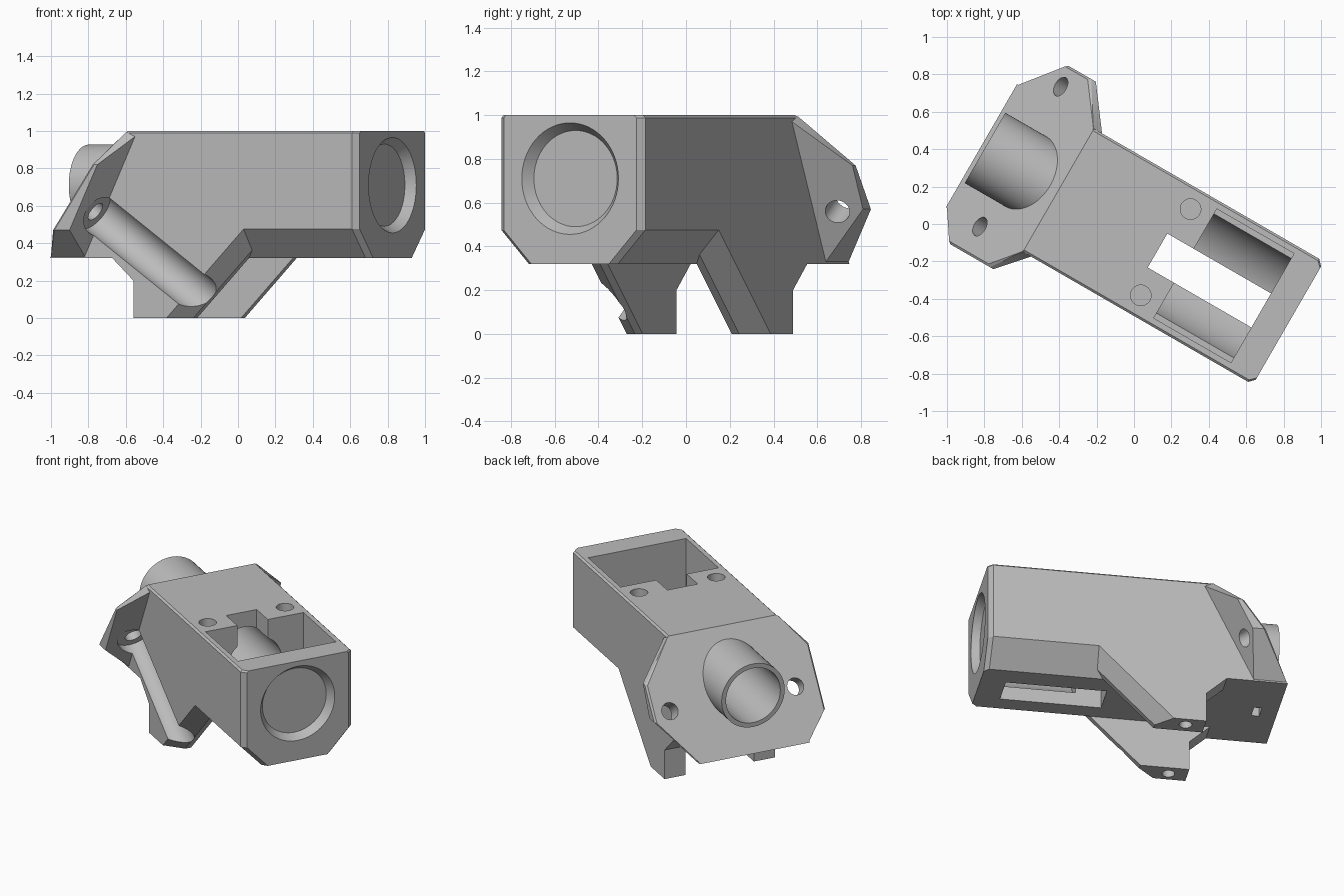
import bpy, bmesh, math
from mathutils import Vector, Matrix

cube = bpy.data.objects.get("Cube")
if cube:
    bpy.data.objects.remove(cube, do_unlink=True)

# Local frame: x along the body, y across it, z up; turned into place at the end
MID = -0.046          # centre line across the body
HALF = 0.38           # half the body width
AXIS = 0.71           # height of the bore
BOTTOM, KNEE = 0.32, 0.475

grey = bpy.data.materials.new("plain grey")
grey.use_nodes = True
grey.diffuse_color = (0.5, 0.5, 0.5, 1)
grey.node_tree.nodes["Principled BSDF"].inputs["Base Color"].default_value = (0.5, 0.5, 0.5, 1)


def slope(z):
    """Position of the tilted flange plane at height z."""
    return -0.44 - (1 - z) / 1.43


def finish(bm, name):
    bmesh.ops.recalc_face_normals(bm, faces=bm.faces)
    mesh = bpy.data.meshes.new(name)
    bm.to_mesh(mesh)
    bm.free()
    mesh.materials.append(grey)
    ob = bpy.data.objects.new(name, mesh)
    bpy.context.collection.objects.link(ob)
    return ob


def hull(name, points):
    bm = bmesh.new()
    for p in points:
        bm.verts.new(p)
    res = bmesh.ops.convex_hull(bm, input=bm.verts)
    loose = [v for v in bm.verts if not v.link_faces]
    bmesh.ops.delete(bm, geom=loose, context='VERTS')
    bmesh.ops.dissolve_limit(bm, angle_limit=0.01, verts=bm.verts, edges=bm.edges)
    return finish(bm, name)


def box(name, x0, x1, y0, y1, z0, z1):
    return hull(name, [(x, y, z) for x in (x0, x1) for y in (y0, y1) for z in (z0, z1)])


def rod(name, a, b, r0, r1=None):
    a, b = Vector(a), Vector(b)
    d = b - a
    bm = bmesh.new()
    bmesh.ops.create_cone(
        bm, cap_ends=True, segments=64, radius1=r0, radius2=r0 if r1 is None else r1,
        depth=d.length,
        matrix=Matrix.Translation((a + b) / 2) @ d.to_track_quat('Z', 'Y').to_matrix().to_4x4())
    return finish(bm, name)


def combine(target, other, operation):
    mod = target.modifiers.new("join", 'BOOLEAN')
    mod.operation, mod.solver, mod.object = operation, 'EXACT', other
    bpy.context.view_layer.objects.active = target
    bpy.ops.object.modifier_apply(modifier=mod.name)
    bpy.data.objects.remove(other, do_unlink=True)


# Body: chamfered block with a tilted rear face
def section(inset):
    h = HALF - inset
    half = [(h - 0.012, 1), (h, 0.988), (h, KNEE), (h - 0.145, BOTTOM)]
    return [(MID + s * y, z) for s in (-1, 1) for y, z in half]


points = [(0.98, y, z) for y, z in section(0.03)]
points += [(0.95, y, z) for y, z in section(0)]
points += [(slope(z), y, z) for y, z in section(0)]
body = hull("pipe_mount_body", points)


# Legs: side plates that run down from the body, outer front edge chamfered
def leg(s):
    profile = [(-0.40, 0), (-0.09, 0), (0.385, KNEE), (slope(KNEE), KNEE),
               (slope(BOTTOM), BOTTOM), (-0.53, BOTTOM), (-0.40, 0.2)]
    bm = bmesh.new()
    outer = MID + s * HALF
    face = bm.faces.new([bm.verts.new((x, outer, z)) for x, z in profile])
    ext = bmesh.ops.extrude_face_region(bm, geom=[face])
    moved = [g for g in ext["geom"] if isinstance(g, bmesh.types.BMVert)]
    bmesh.ops.translate(bm, vec=(0, -s * 0.145, 0), verts=moved)
    cut = bmesh.ops.bisect_plane(
        bm, geom=bm.verts[:] + bm.edges[:] + bm.faces[:], clear_outer=True,
        plane_co=(-0.195, outer, 0), plane_no=(1, s, -1))
    rim = [g for g in cut["geom_cut"] if isinstance(g, bmesh.types.BMEdge)]
    bmesh.ops.edgeloop_fill(bm, edges=rim)
    return finish(bm, "leg")


# Flange wings: tapered plates on each side of the tilted face
def wing(s, edge, high, low):
    wall, inner = MID + s * HALF, MID + s * 0.3
    pts = []
    for y in (wall, inner):
        pts += [(slope(0.995), y, 0.995), (-0.39, y, 0.97),
                (slope(0.33), y, 0.33), (-0.70, y, 0.33)]
    for z in (high, low):
        back = -0.40 + (z - 0.95) * 0.484 - 0.07
        pts += [(slope(z), edge - s * 0.012, z), (slope(z) + 0.015, edge, z),
                (max(back, slope(z) + 0.035), edge, z)]
    return hull("flange_wing", pts)


for s in (-1, 1):
    combine(body, leg(s), 'UNION')
combine(body, wing(1, 0.557, 0.77, 0.57), 'UNION')
combine(body, wing(-1, -0.585, 0.82, 0.47), 'UNION')

# Pipe stub on the rear
combine(body, rod("stub", (-0.893, MID, AXIS), (-0.2, MID, AXIS), 0.217), 'UNION')

# Bores, pocket and slots
cutters = [
    rod("rear_bore", (-1, MID, AXIS), (0.5, MID, AXIS), 0.187),
    rod("front_bore", (0.7, MID, AXIS), (1.1, MID, AXIS), 0.22),
    rod("front_bevel", (0.93, MID, AXIS), (0.99, MID, AXIS), 0.22, 0.262),
    rod("chamber", (0.343, MID, AXIS), (0.82, MID, AXIS), 0.32),
    box("pocket", 0.343, 0.82, MID - 0.337, MID + 0.337, 0.62, 1.1),
    box("slot", 0.18, 0.82, -0.165, 0.045, 0.2, 1.1),
    box("drain", -0.81, -0.76, MID - 0.05, MID + 0.05, 0.2, 0.42),
]
# Screw holes in the top and the feet
for s in (-1, 1):
    y = MID + s * 0.266
    cutters.append(rod("top_hole", (0.222, y, 0.85), (0.222, y, 1.1), 0.055))
    y = MID + s * 0.31
    cutters.append(rod("foot_hole", (-0.28, y, -0.1), (-0.28, y, 0.14), 0.04))

# Flange screw holes, and the tool channel down one side
normal = Vector((0.82, 0, -0.573))
for y in (-0.424, 0.44):
    p = Vector((-0.709, y, 0.62))
    cutters.append(rod("flange_hole", p - normal * 0.2, p + normal * 0.3, 0.055))
p = Vector((-0.709, -0.424, 0.62))
cutters.append(rod("tool_channel", p + normal * 0.09, p + normal * 1.3, 0.11))

for c in cutters:
    combine(body, c, 'DIFFERENCE')

# Turn into place and shade
body.data.transform(Matrix.Rotation(math.radians(-30), 4, 'Z'))
bpy.ops.object.select_all(action='DESELECT')
body.select_set(True)
bpy.context.view_layer.objects.active = body
bpy.ops.object.shade_smooth_by_angle(angle=math.radians(25))
